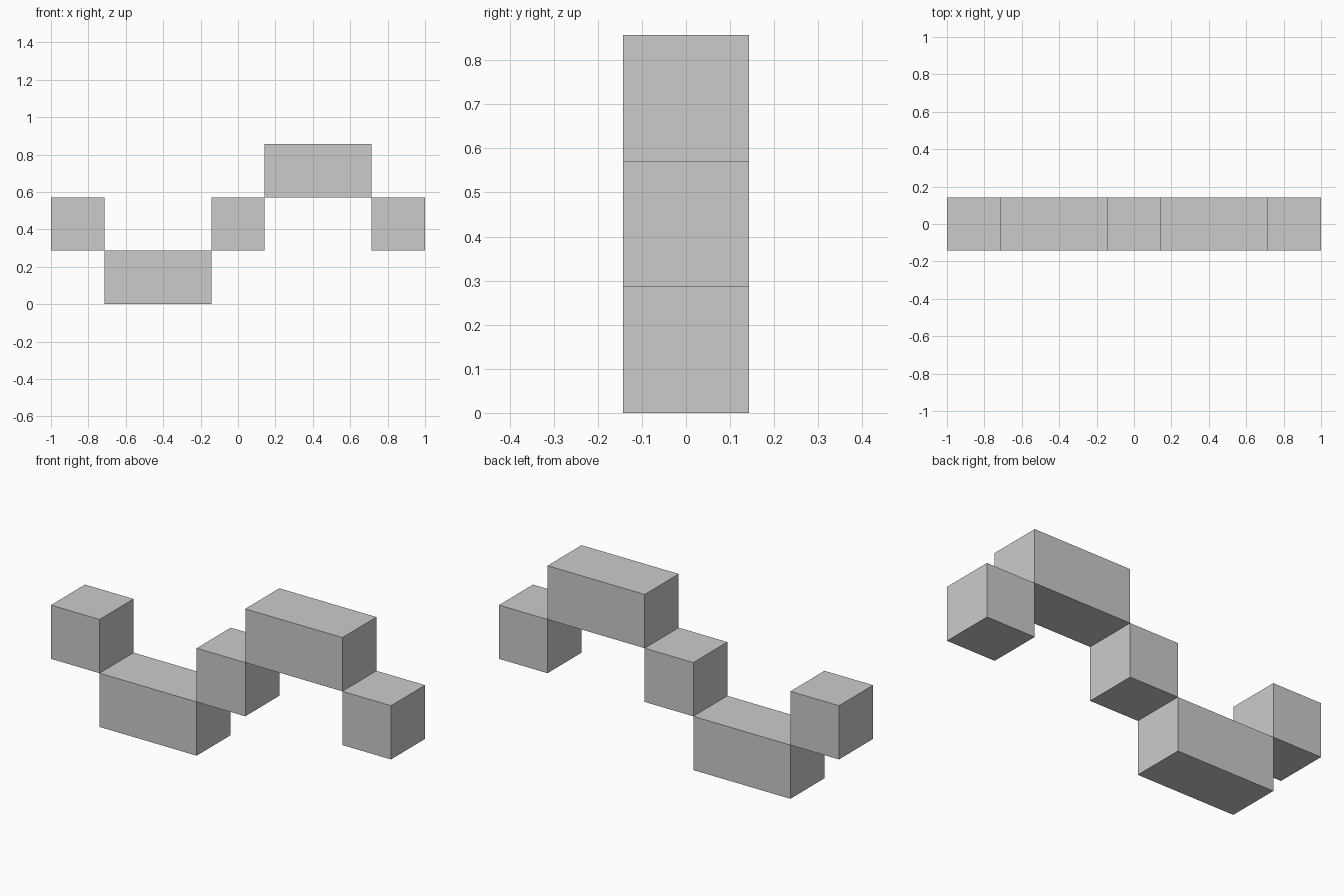
import bpy
import bmesh
from mathutils import Matrix, Vector

if "Cube" in bpy.data.objects:
    bpy.data.objects.remove(bpy.data.objects["Cube"])

U = 2 / 7  # grid step: the wave is seven steps long


def block(name, start, length, level):
    """Box one step deep and tall, placed in grid steps from the left end."""
    bm = bmesh.new()
    size = Matrix.Diagonal((length * U, U, U, 1))
    bmesh.ops.create_cube(bm, size=1, matrix=size)
    mesh = bpy.data.meshes.new(name)
    bm.to_mesh(mesh)
    bm.free()
    obj = bpy.data.objects.new(name, mesh)
    obj.location = Vector((start + length / 2 - 3.5, 0, level + 0.5)) * U
    bpy.context.collection.objects.link(obj)


# Stepped wave: name, start, length, level
for part in (
    ("left_end_block", 0, 1, 1),
    ("trough_block", 1, 2, 0),
    ("middle_block", 3, 1, 1),
    ("crest_block", 4, 2, 2),
    ("right_end_block", 6, 1, 1),
):
    block(*part)
